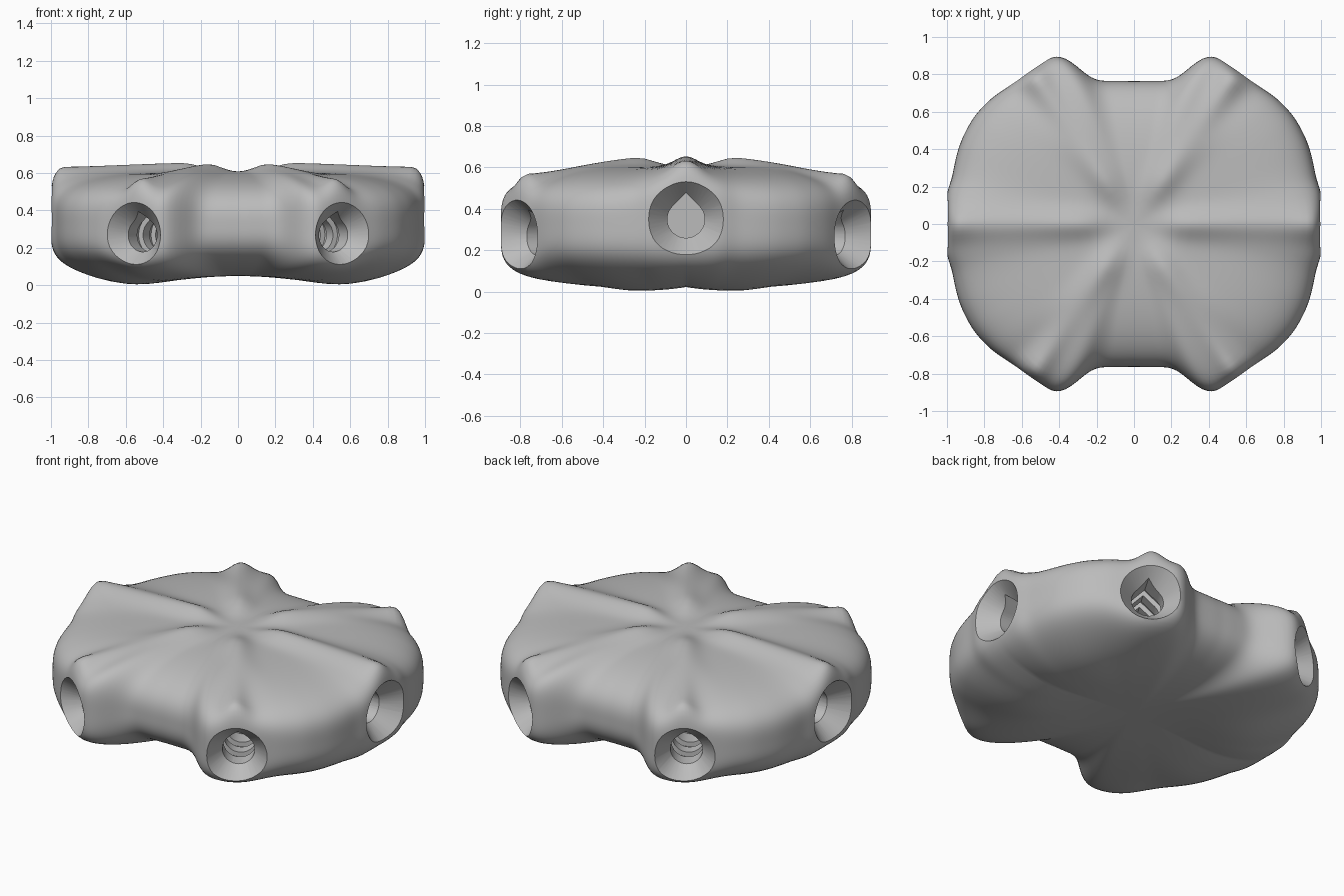
import bpy, bmesh
from math import sin, cos, pi, radians, degrees, exp, atan2
from mathutils import Matrix, Vector

if "Cube" in bpy.data.objects:
    bpy.data.objects.remove(bpy.data.objects["Cube"])

grey = bpy.data.materials.new("plain grey")
grey.use_nodes = True
grey.diffuse_color = (0.5, 0.5, 0.5, 1)
grey.node_tree.nodes["Principled BSDF"].inputs["Base Color"].default_value = (0.5, 0.5, 0.5, 1)

AROUND, DOWN = 288, 64
# Outline radius by angle over one quarter, mirrored to the rest
OUTLINE = [(0, 1.0), (5, 1.004), (10.3, 1.018), (13, 1.0), (18, 1.01), (25, 1.025),
           (34, 1.03), (42, 1.015), (48, 0.992), (56, 0.99), (63, 0.995), (66, 0.995),
           (69, 0.935), (72, 0.83), (76, 0.787), (82, 0.771), (90, 0.762)]
DIAGONAL = 56


def outline(a):
    for (a0, r0), (a1, r1) in zip(OUTLINE, OUTLINE[1:]):
        if a <= a1 + 1e-6:
            return r0 + (r1 - r0) * (a - a0) / (a1 - a0)


def quarter(i):
    a = 2 * pi * i / AROUND
    return degrees(atan2(abs(sin(a)), abs(cos(a))))


def step(a, b, v):
    t = min(1, max(0, (v - a) / (b - a)))
    return t * t * (3 - 2 * t)


def arms(a):
    """Closeness to the side arm and to the diagonal arm."""
    return exp(-(a / 12) ** 2), exp(-((a - DIAGONAL) / 10) ** 2)


def height(a, r, s, k, top):
    """Surface height at quarter angle a, radius r, edge fraction s."""
    side, diag = arms(a)
    mid = 0.32 + 0.03 * side - 0.03 * diag
    x, y = r * cos(radians(a)), r * sin(radians(a))
    if not top:
        dip = exp(-((x - 0.6) / 0.3) ** 2 - ((y - 0.25) / 0.32) ** 2)
        return mid - k * (mid - 0.05 + 0.062 * dip)
    z = mid + k * (0.608 - 0.09 * diag * step(0.5, 1, r) - mid)
    # Raised crest along each arm
    for ang, start, drop in ((0, 0.654, 0.022), (DIAGONAL, 0.65, 0.083)):
        off = radians(a - ang)
        if abs(off) < 1.2:
            along, d = r * cos(off), r * sin(off)
            crest = start - drop * step(0.2, 1.0, along)
            width = 0.07 + 0.02 * along
            fade = step(0.08, 0.3, along) * min(1, max(0, 1 - s) / 0.06) ** 0.5
            z += max(0, crest - z) * exp(-(d / width) ** 2) * fade
    return z


# Body: rounded hub swept around z
radii = [outline(quarter(i)) for i in range(AROUND)]
for _ in range(5):
    radii = [(radii[i - 1] + 2 * radii[i] + radii[(i + 1) % AROUND]) / 4 for i in range(AROUND)]

bm = bmesh.new()
pole_top = bm.verts.new((0, 0, height(0, 0, 0, 1, True)))
rings = []
for j in range(1, DOWN):
    t = pi * j / DOWN
    ring = []
    for i in range(AROUND):
        a = quarter(i)
        side, diag = arms(a)
        # Squarer edges on the arms, rounder between the front and back pairs
        p = 3.5 - 0.7 * step(65, 80, a)
        p += 2.2 * max(side, diag) if t < pi / 2 else 1.0 * side + 2.8 * diag
        n = (sin(t) ** p + abs(cos(t)) ** p) ** (1 / p)
        s, k = sin(t) / n, abs(cos(t)) / n
        r, ang = s * radii[i], 2 * pi * i / AROUND
        ring.append(bm.verts.new((r * cos(ang), r * sin(ang), height(a, r, s, k, t < pi / 2))))
    rings.append(ring)
pole_bottom = bm.verts.new((0, 0, height(0, 0, 0, 1, False)))
for i in range(AROUND):
    n = (i + 1) % AROUND
    bm.faces.new((pole_top, rings[0][i], rings[0][n]))
    bm.faces.new((pole_bottom, rings[-1][n], rings[-1][i]))
    for u, v in zip(rings, rings[1:]):
        bm.faces.new((u[i], v[i], v[n], u[n]))
bmesh.ops.recalc_face_normals(bm, faces=bm.faces)


def make_object(name, bm):
    mesh = bpy.data.meshes.new(name)
    bm.to_mesh(mesh)
    bm.free()
    mesh.materials.append(grey)
    obj = bpy.data.objects.new(name, mesh)
    bpy.context.collection.objects.link(obj)
    return obj


body = make_object("hub_body", bm)


def loft(name, profile, stations, place):
    """Closed cutter: profile points (y, z) scaled at each (x, scale) station."""
    bm = bmesh.new()
    loops = [[bm.verts.new(place @ Vector((x, s * y, s * z))) for y, z in profile] for x, s in stations]
    for u, v in zip(loops, loops[1:]):
        for i in range(len(u)):
            n = (i + 1) % len(u)
            bm.faces.new((u[i], u[n], v[n], v[i]))
    bm.faces.new(loops[0])
    bm.faces.new(loops[-1])
    bmesh.ops.recalc_face_normals(bm, faces=bm.faces)
    obj = make_object(name, bm)
    obj.hide_render = True
    return obj


circle = [(cos(2 * pi * i / 48), sin(2 * pi * i / 48)) for i in range(48)]
arc = [radians(135 + 270 * i / 36) for i in range(37)]
teardrop = [(0.09 * cos(a), 0.09 * sin(a)) for a in arc] + [(0, 0.127)]
# Bore with inner grooves, measured from the socket mouth
bore = [(-0.02, 1)]
for d in (0.2, 0.33):
    bore += [(-d, 1), (-d - 0.001, 1.3), (-d - 0.06, 1.3), (-d - 0.061, 1)]
bore.append((-0.5, 1))

# Sockets: x, y, z of the mouth, facing angle, mouth radius
sockets = [(sx * 1.0, 0, 0.35, 0 if sx > 0 else 180, 0.185) for sx in (1, -1)]
sockets += [(sx * 0.565, sy * 0.815, 0.268, degrees(atan2(sy * sin(radians(59)), sx * cos(radians(59)))), 0.178)
            for sx in (1, -1) for sy in (1, -1)]
cutters = []
for x, y, z, angle, mouth in sockets:
    place = Matrix.Translation((x, y, z)) @ Matrix.Rotation(radians(angle), 4, "Z")
    cutters.append(loft("socket_cone", circle, [(0.08, mouth + 0.07), (0, mouth), (-0.11, 0.088)], place))
    cutters.append(loft("socket_bore", teardrop, bore, place))

bpy.context.view_layer.objects.active = body
for cutter in cutters:
    mod = body.modifiers.new("cut", "BOOLEAN")
    mod.operation, mod.solver, mod.object = "DIFFERENCE", "EXACT", cutter
    bpy.ops.object.modifier_apply(modifier=mod.name)
for cutter in cutters:
    bpy.data.objects.remove(cutter)

bpy.ops.object.select_all(action="DESELECT")
body.select_set(True)
bpy.ops.object.shade_smooth_by_angle(angle=radians(35))
